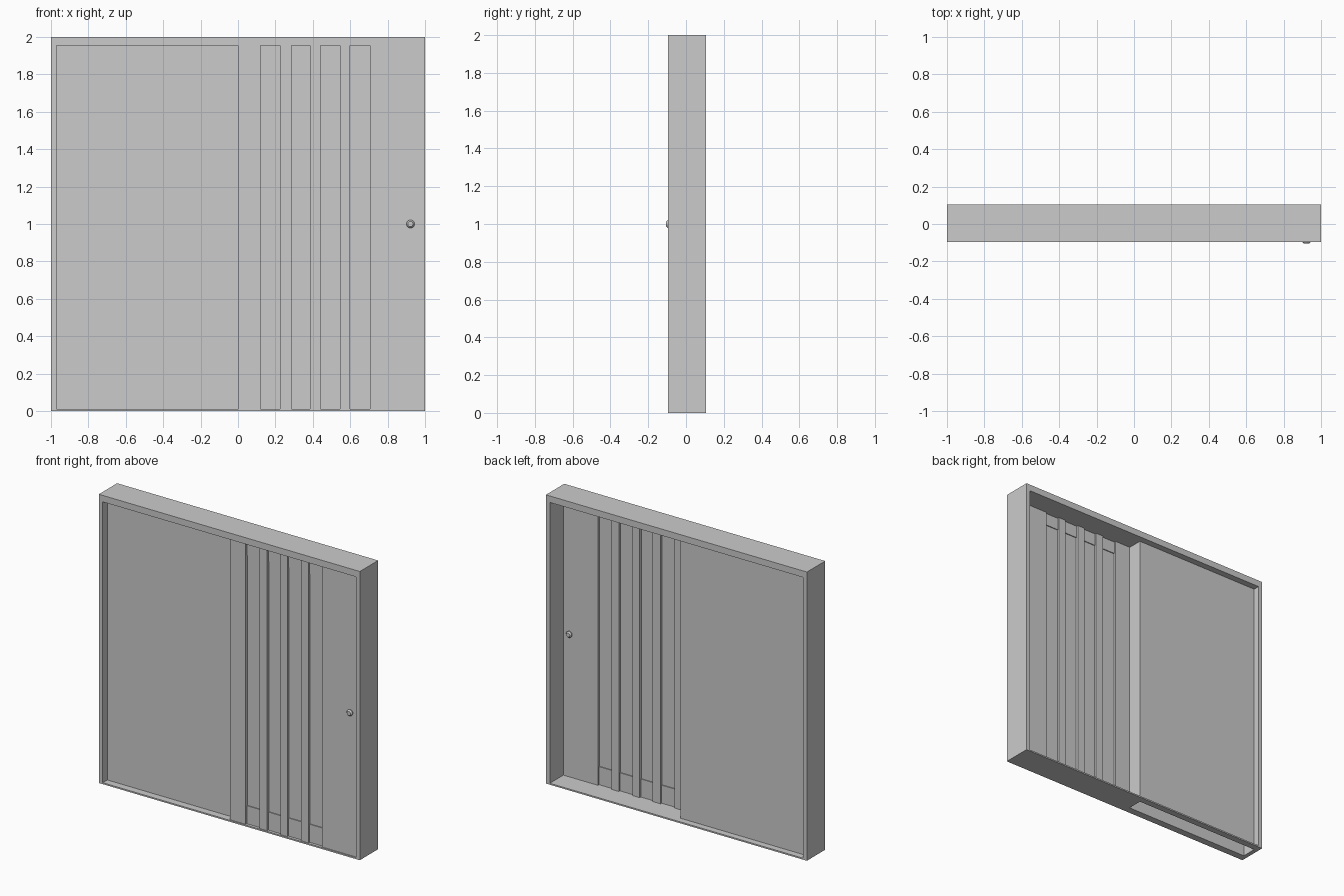
import bpy, bmesh
from math import radians
from mathutils import Matrix

if "Cube" in bpy.data.objects:
    bpy.data.objects.remove(bpy.data.objects["Cube"])


def finish(bm, name):
    bmesh.ops.recalc_face_normals(bm, faces=bm.faces)
    me = bpy.data.meshes.new(name)
    bm.to_mesh(me)
    bm.free()
    ob = bpy.data.objects.new(name, me)
    bpy.context.collection.objects.link(ob)
    return ob


def box(name, x, y, z, open_bottom=False):
    bm = bmesh.new()
    bmesh.ops.create_cube(bm, size=1)
    for v in bm.verts:
        v.co = [lo if c < 0 else hi for c, (lo, hi) in zip(v.co, (x, y, z))]
    if open_bottom:
        low = [f for f in bm.faces if f.normal.z < -0.5]
        bmesh.ops.delete(bm, geom=low, context='FACES_ONLY')
    return finish(bm, name)


def cut(target, cutter):
    mod = target.modifiers.new("cut", 'BOOLEAN')
    mod.operation = 'DIFFERENCE'
    mod.solver = 'EXACT'
    mod.object = cutter
    bpy.context.view_layer.objects.active = target
    bpy.ops.object.modifier_apply(modifier=mod.name)
    bpy.data.objects.remove(cutter)


FRONT, BACK = -0.095, 0.105
SIDE, SILL, HEAD = 0.97, 0.01, 1.955
PANEL_Y = (-0.045, 0.06)
DOOR_Y = (-0.087, -0.043)

# Outer frame with its opening and the slot in the sill below the fixed panel
frame = box("frame", (-1, 1), (FRONT, BACK), (0, 2))
cut(frame, box("opening_cutter", (-SIDE, SIDE), (-0.3, 0.3), (SILL, HEAD)))
cut(frame, box("slot_cutter", (-SIDE, 0), PANEL_Y, (-0.1, 0.1)))

# Hollow fixed panel, open underneath
box("fixed_panel", (-SIDE, 0), PANEL_Y, (SILL, HEAD), open_bottom=True)

# Sliding door: full-height stiles with recessed rails and panes between
stiles = [(0, 0.12), (0.225, 0.285), (0.385, 0.44), (0.545, 0.6), (0.705, SIDE)]
for s in stiles:
    box("door_stile", s, DOOR_Y, (SILL, HEAD))


def inset(d):
    return (DOOR_Y[0] + d, DOOR_Y[1] - d)


for (_, left), (right, _) in zip(stiles, stiles[1:]):
    box("bottom_rail", (left, right), inset(0.012), (SILL, 0.135))
    box("top_rail", (left, right), inset(0.012), (1.87, HEAD))
    box("pane", (left, right), inset(0.018), (0.135, 1.87))

# Tapered round knobs on both faces of the door
for name, y, sign in (("front_knob", DOOR_Y[0], 1), ("back_knob", DOOR_Y[1], -1)):
    bm = bmesh.new()
    for r1, r2, d0, d1 in ((0.02, 0.022, 0, 0.009), (0.022, 0.014, 0.009, 0.018)):
        rot = Matrix.Rotation(radians(90 * sign), 4, 'X')
        mid = Matrix.Translation((0.922, y - sign * (d0 + d1) / 2, 1.0))
        bmesh.ops.create_cone(bm, cap_ends=d1 > 0.01, segments=24, radius1=r1,
                              radius2=r2, depth=d1 - d0, matrix=mid @ rot)
    inner = [f for f in bm.faces if len(f.verts) > 4 and abs(f.calc_center_median().y - y) < 0.012]
    bmesh.ops.delete(bm, geom=inner, context='FACES_ONLY')
    bmesh.ops.remove_doubles(bm, verts=bm.verts, dist=1e-4)
    knob = finish(bm, name)
    bpy.ops.object.select_all(action='DESELECT')
    knob.select_set(True)
    bpy.context.view_layer.objects.active = knob
    bpy.ops.object.shade_smooth_by_angle(angle=radians(35))
